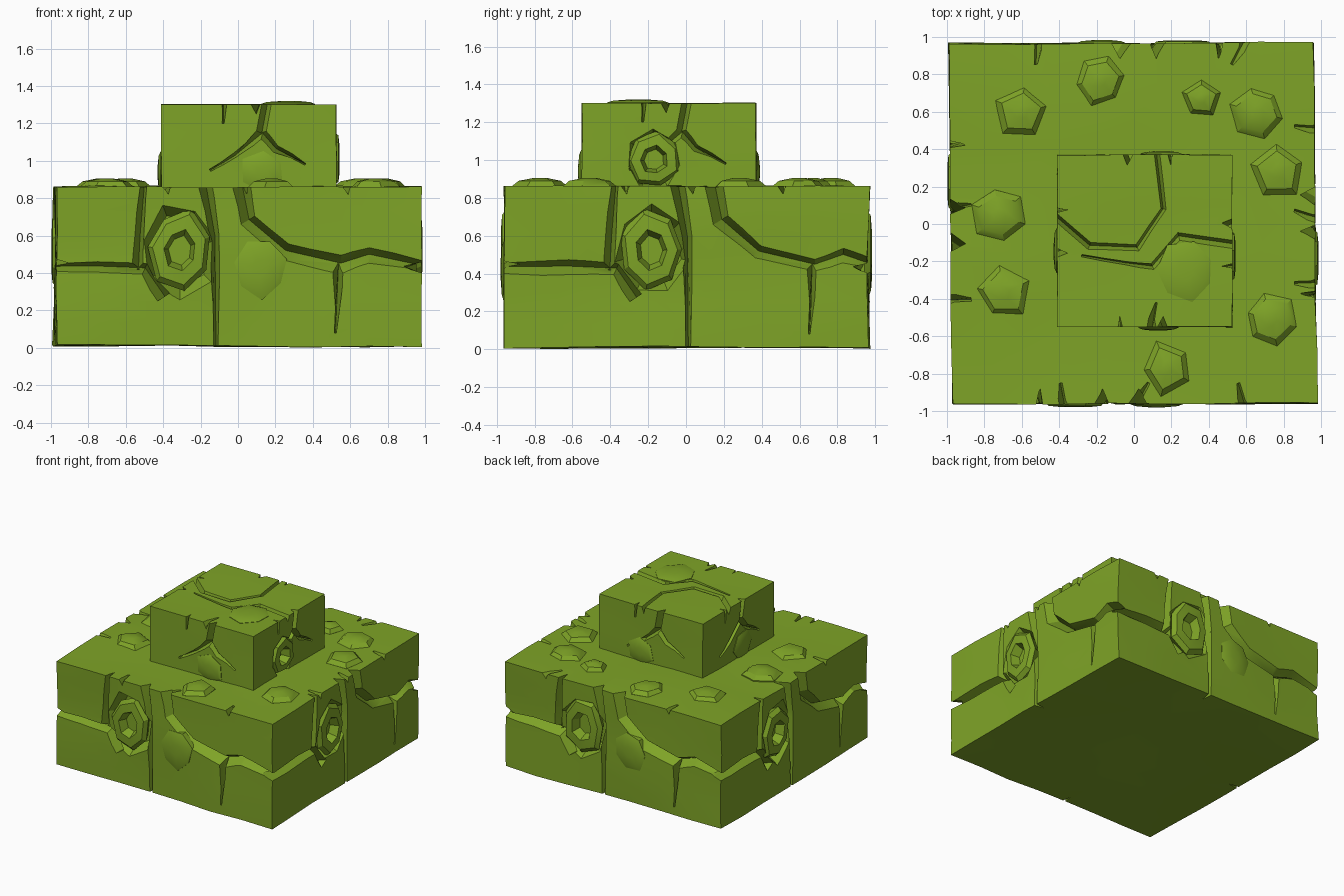
import bpy, bmesh, math, random
from mathutils import Vector, noise

if "Cube" in bpy.data.objects:
    bpy.data.objects.remove(bpy.data.objects["Cube"])

random.seed(4)
moss = bpy.data.materials.new("moss green stone")
moss.diffuse_color = (0.21, 0.37, 0.02, 1)
moss.use_nodes = True
moss.node_tree.nodes["Principled BSDF"].inputs["Base Color"].default_value = moss.diffuse_color
X, Y, Z = Vector((1, 0, 0)), Vector((0, 1, 0)), Vector((0, 0, 1))


def make(name, bm):
    bmesh.ops.recalc_face_normals(bm, faces=bm.faces)
    me = bpy.data.meshes.new(name)
    bm.to_mesh(me)
    bm.free()
    me.materials.append(moss)
    ob = bpy.data.objects.new(name, me)
    bpy.context.collection.objects.link(ob)
    return ob


def lofted(name, rings, frame):
    """Closed solid through rings of (u, v, depth) points on a face frame."""
    o, U, V, N = frame
    bm = bmesh.new()
    rs = [[bm.verts.new(o + U * u + V * v + N * d) for u, v, d in r] for r in rings]
    n = len(rs[0])
    for a, b in zip(rs, rs[1:]):
        for i in range(n):
            j = (i + 1) % n
            bm.faces.new((a[i], a[j], b[j], b[i]))
    bm.faces.new(rs[0][::-1])
    bm.faces.new(rs[-1])
    return make(name, bm)


def crack(frame, pts, w0, w1, depth, shift=0.0):
    """V-shaped cutter along (u, v) points, half width going from w0 to w1."""
    pts = [Vector((u + (shift if abs(u) < 1 else 0), v)) for u, v in pts]
    rings, last = [], len(pts) - 1
    for i, p in enumerate(pts):
        t = (pts[min(i + 1, last)] - pts[max(i - 1, 0)]).normalized()
        side = Vector((-t.y, t.x))
        w = w0 + (w1 - w0) * i / last
        if 0 < i < last:
            w *= random.uniform(0.9, 1.5)
        a, m, b = p + side * w * 1.6, p + side * w * 0.25, p - side * w * 1.6
        rings.append([(*a, 0.05), (*m, -depth), (*b, 0.05)])
    return lofted("crack_cutter", rings, frame)


def stone(name, frame, u, v, r, levels, n=7, stretch=1.0):
    """Irregular faceted stone; levels are (radius factor, depth)."""
    ph = random.uniform(0, 6)
    arms = [(r * random.uniform(0.87, 1.1), ph + i * math.tau / n) for i in range(n)]
    rings = [[(u + f * a * math.cos(t), v + f * a * math.sin(t) * stretch, d) for a, t in arms]
             for f, d in levels]
    return lofted(name, rings, frame)


def carve(ob, cutters):
    bpy.context.view_layer.objects.active = ob
    for c in cutters:
        c.hide_render = True
        m = ob.modifiers.new("cut", 'BOOLEAN')
        m.operation, m.solver, m.object = 'DIFFERENCE', 'EXACT', c
        bpy.ops.object.modifier_apply(modifier=m.name)
        bpy.data.objects.remove(c)


def block(name, x0, x1, y0, y1, z0, z1, jitter, skew=0.0):
    """Slightly uneven block, and the frames of its four sides."""
    cx, cy, cz = (x0 + x1) / 2, (y0 + y1) / 2, (z0 + z1) / 2
    bm = bmesh.new()
    bmesh.ops.create_cube(bm, size=1)
    for v in bm.verts:
        v.co = (cx + v.co.x * (x1 - x0) - skew * v.co.y, cy + v.co.y * (y1 - y0), cz + v.co.z * (z1 - z0))
    bmesh.ops.subdivide_edges(bm, edges=bm.edges, cuts=6, use_grid_fill=True)
    for v in bm.verts:
        v.co += noise.noise_vector(v.co * 2.3) * jitter
        v.co.z = max(v.co.z, 0)
    f = [(Y * y0, X, Z, -Y), (X * x1, Y, Z, X), (Y * y1, -X, Z, Y), (X * x0, -Y, Z, -X)]
    return make(name, bm), f


# Main blocks: wide base and smaller offset block on it
base, side = block("base_block", -0.98, 0.968, -0.96, 0.964, 0.01, 0.86, 0.014, 0.022)
top, tside = block("top_block", -0.41, 0.525, -0.55, 0.37, 0.8, 1.3, 0.006)
deck, roof = (Z * 0.86, X, Y, Z), (Z * 1.3, X, Y, Z)
parts = [base, top]

# One masonry crack pattern, shifted along each side of the base
pattern = [([(-1.05, .43), (-.75, .43), (-.5, .42), (-.4, .27)], .022, .04),
           ([(-.5, .92), (-.53, .6), (-.54, .42)], .015, .03),
           ([(-.19, .92), (-.13, .6), (-.12, -.05)], .04, .012),
           ([(0, .92), (.05, .68), (.25, .51), (.55, .44), (.7, .49), (1.05, .42)], .05, .025),
           ([(.53, .45), (.52, .08)], .03, .005)]
shifts = [0, .13, .05, .08]
for f, s in zip(side, shifts):
    carve(base, [crack(f, p, a, b, 0.08, s) for p, a, b in pattern])

# Hollow boulder in a socket on every side, and a flat stone beside it
socket = [(1.25, .05), (.85, -.085)]
hollow = [(.8, -.08), (1, -.02), (.85, .012), (.5, .018), (.36, -.05)]
flat = [(1, -.04), (1, .004), (.8, .014), (.3, .02)]
for i, (f, s) in enumerate(zip(side, shifts)):
    u = s - 0.31
    carve(base, [stone("socket", f, u, .52, .18, socket, 7, 1.25)])
    parts.append(stone("hollow_boulder_%d" % i, f, u, .52, .18, hollow, 7, 1.25))
    if i % 2 == 0:
        parts.append(stone("flat_stone_%d" % i, f, s + .12, .43, .145, flat, 7, 1.1))

# Chips along the top rim of the base, pointing inward
chips = [[-.35, 0, .62], [.52, .03, -.3], [-.6, .53], [-.06, .42]]
for (o, U, V, N), us in zip(side, chips):
    rim = (o + Z * 0.86, U, -N, Z)
    carve(base, [crack(rim, [(u, -.06), (u + random.uniform(-.08, .08), .11)], .045, .012, .04) for u in us])

# Pebbles lying on the base
pebbles = [(-.6, .6), (-.18, .77), (.36, .67), (.66, .6), (.77, .28), (-.72, .05), (-.7, -.37), (.73, -.51), (.18, -.77)]
for i, (u, v) in enumerate(pebbles):
    parts.append(stone("pebble_%d" % i, deck, u, v, .1 if i == 2 else .145,
                       [(1, -.02), (1, 0), (.75, .03), (.25, .045)], 5 + i % 2))

# Forked crack shared by the sides of the top block
fork = [([(.16, 1.36), (.12, 1.15), (-.02, 1.03), (-.15, .95)], .03, .008),
        ([(.12, 1.15), (.2, 1.06), (.36, .98)], .03, .006),
        ([(-.08, 1.36), (-.08, 1.2)], .02, .006)]
for f, s in zip(tside, [0, -.15, -.12, 0]):
    carve(top, [crack(f, p, a, b, 0.055, s) for p, a, b in fork])

# Two winding cracks over the upper face of the top block
carve(top, [crack(roof, [(-.46, .07), (-.24, -.12), (.02, -.13), (.16, .08), (.12, .42)], .022, .018, .05),
            crack(roof, [(-.28, -.17), (-.05, -.21), (.1, -.23), (.24, -.07), (.58, -.12)], .008, .028, .05),
            crack(roof, [(.1, -.6), (.12, -.42)], .04, .006, .05)])

# Stones set into the top block
carve(top, [stone("socket", tside[1], -.17, 1, .15, [(1.2, .05), (.85, -.06)])])
parts.append(stone("top_hollow_boulder", tside[1], -.17, 1, .155, hollow))
parts.append(stone("top_flat_stone", roof, .28, -.25, .16, flat))
for i, u in [(0, .13), (2, -.15), (3, .15)]:
    parts.append(stone("top_side_stone_%d" % i, tside[i], u, .94, .12, flat, 6))

# Soft shading with crisp stone edges
bpy.ops.object.select_all(action='DESELECT')
for p in parts:
    p.select_set(True)
bpy.context.view_layer.objects.active = base
bpy.ops.object.shade_smooth_by_angle(angle=math.radians(30))
